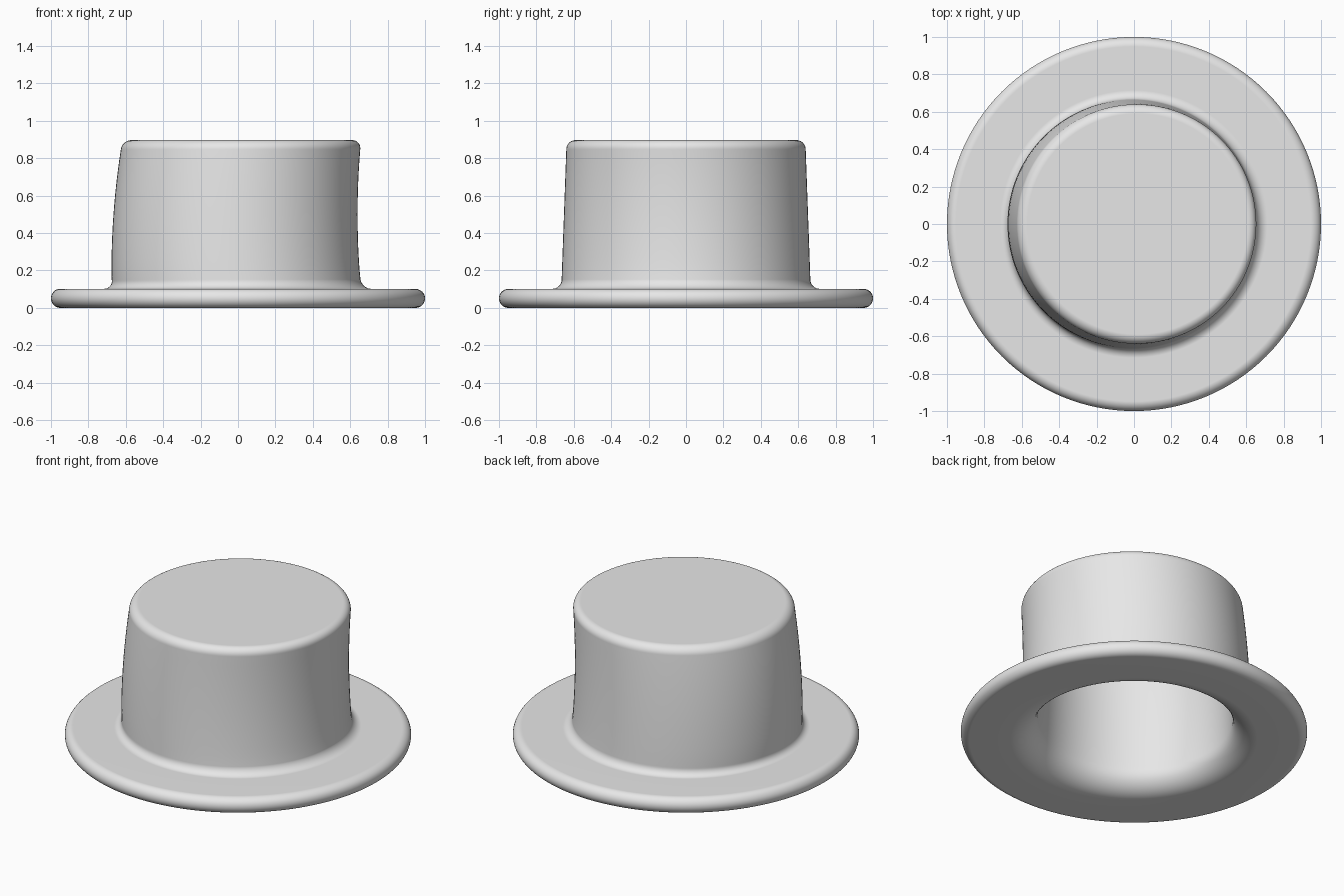
import bpy
import bmesh
import math
from mathutils import Matrix, Vector

cube = bpy.data.objects.get("Cube")
if cube:
    bpy.data.objects.remove(cube, do_unlink=True)

SIDES = 128
THICK = 0.1
TOP = 0.897
BRIM_TOP = 0.102


def arc(r, z, radius, start, end, steps=10):
    """Points (r, z) along a circular fillet, angles in degrees."""
    angles = [math.radians(start + (end - start) * i / steps) for i in range(steps + 1)]
    return [(r + radius * math.cos(a), z + radius * math.sin(a)) for a in angles]


def line(a, b, steps=12):
    """Interior points of a straight wall, so that it can bend."""
    return [tuple(Vector(a).lerp(Vector(b), i / steps)) for i in range(1, steps)]


# Cross-section pieces of the felt shell
crown_edge = arc(0.59, TOP - 0.05, 0.05, 90, 0)
crown_foot = arc(0.715, BRIM_TOP + 0.05, 0.05, 180, 270)
brim_edge = arc(1 - BRIM_TOP / 2, BRIM_TOP / 2, BRIM_TOP / 2, 90, -90, 16)
opening = arc(0.715, 0.15, 0.15, 270, 180, 14)
ceiling_edge = (0.54, TOP - THICK)

profile = (
    [(0, TOP)] + crown_edge
    + line(crown_edge[-1], crown_foot[0]) + crown_foot
    + brim_edge + opening
    + line(opening[-1], ceiling_edge) + [ceiling_edge, (0, TOP - THICK)]
)

# Revolve the cross-section into the hat
bm = bmesh.new()
verts = [bm.verts.new((r, 0, z)) for r, z in profile]
edges = [bm.edges.new(pair) for pair in zip(verts, verts[1:])]
bmesh.ops.spin(bm, geom=verts + edges, cent=(0, 0, 0), axis=(0, 0, 1),
               angle=math.tau, steps=SIDES)
bmesh.ops.remove_doubles(bm, verts=bm.verts, dist=0.0005)

# Bend the crown gently sideways, leaving the brim in place
for v in bm.verts:
    z = v.co.z
    blend = max(0, min(1, (z - 0.08) / 0.08))
    v.co.x += blend * (0.12 * (z - 0.35) ** 2 - 0.016)
bmesh.ops.recalc_face_normals(bm, faces=bm.faces)

mesh = bpy.data.meshes.new("hat")
bm.to_mesh(mesh)
bm.free()
hat = bpy.data.objects.new("hat", mesh)
bpy.context.collection.objects.link(hat)

# Plain grey felt
felt = bpy.data.materials.new("grey_felt")
felt.use_nodes = True
felt.diffuse_color = (0.8, 0.8, 0.8, 1)
felt.node_tree.nodes["Principled BSDF"].inputs["Base Color"].default_value = felt.diffuse_color
mesh.materials.append(felt)

# Smooth shading with clean flat top and brim
bpy.ops.object.select_all(action="DESELECT")
hat.select_set(True)
bpy.context.view_layer.objects.active = hat
bpy.ops.object.shade_smooth_by_angle(angle=math.radians(40))
weighted = hat.modifiers.new("flat_area_normals", "WEIGHTED_NORMAL")
weighted.keep_sharp = True
